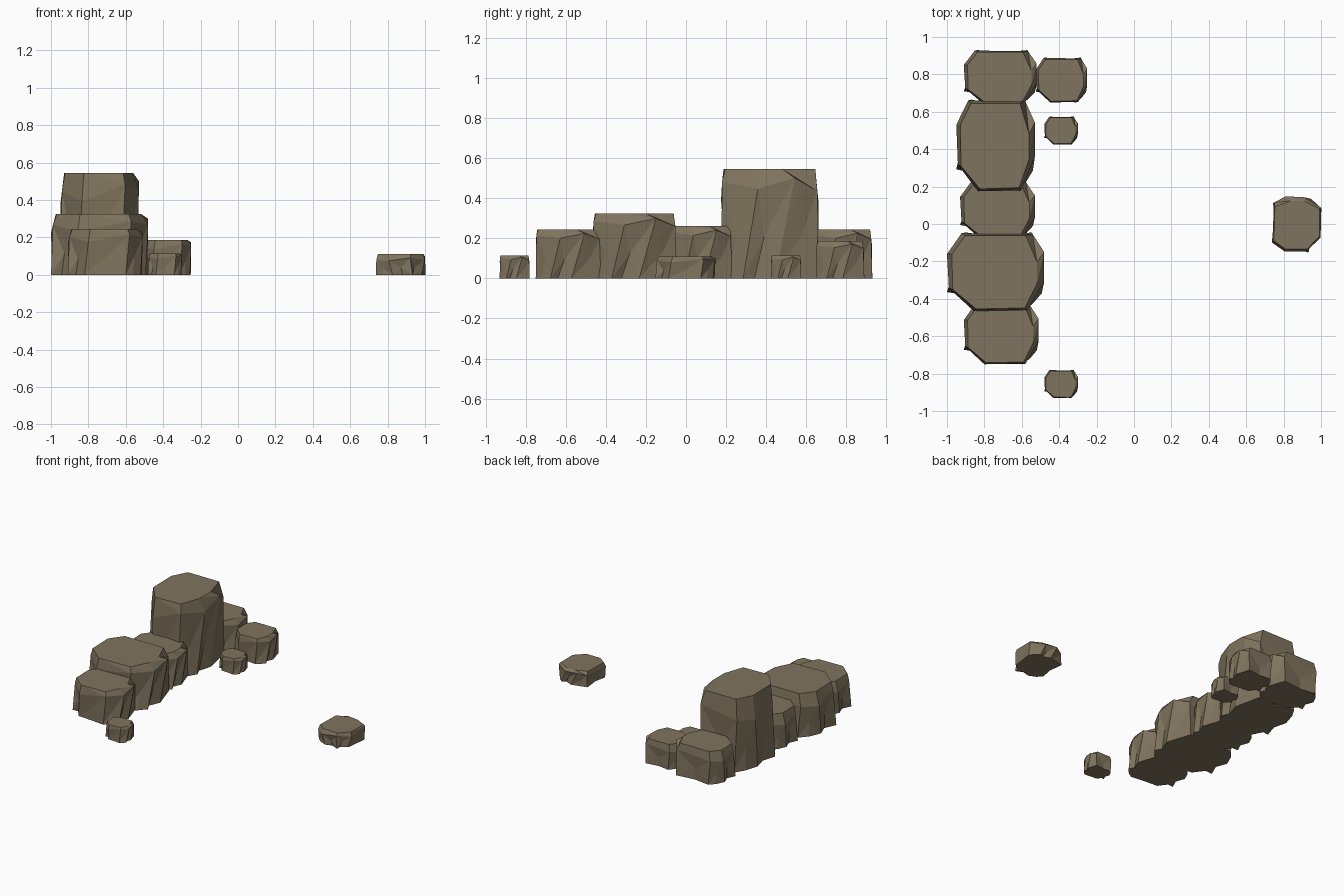
import bpy, bmesh, math

if "Cube" in bpy.data.objects:
    bpy.data.objects.remove(bpy.data.objects["Cube"])

stone = bpy.data.materials.new("brown_stone")
stone.diffuse_color = (0.215, 0.175, 0.112, 1)
stone.use_nodes = True
stone.node_tree.nodes["Principled BSDF"].inputs["Base Color"].default_value = stone.diffuse_color

# Unit rock outlines, counter-clockwise: flat top, bulging shoulder, jagged foot
TOP = [(.62, .92), (-.62, .92), (-.9, .45), (-.88, -.45),
       (-.4, -.95), (.6, -.92), (.85, -.3), (.85, .25)]
SHOULDER = [(.76, .96, .8), (-.7, .98, .72), (-1, .45, .68), (-.96, -.42, .82),
            (-.45, -1, .72), (.65, -.98, .88), (1, -.25, .82), (1, .5, .92)]
# Spurs (even entries) alternate with notches (odd entries)
FOOT = [(.75, 1), (0, .88), (-.62, 1), (-.82, .72), (-.97, .3), (-.85, -.1),
        (-1, -.52), (-.78, -.5), (-.55, -.88), (-.1, -.92), (.55, -1), (.76, -.82),
        (.95, -.55), (.84, -.32), (.98, .1), (.85, .6)]


def rock(name, x0, x1, y0, y1, height, turn=0):
    """Faceted rock filling the given box, optionally turned about z."""
    bm = bmesh.new()
    cx, cy, hx, hy = (x0 + x1) / 2, (y0 + y1) / 2, (x1 - x0) / 2, (y1 - y0) / 2
    c, s = math.cos(turn), math.sin(turn)

    def vert(x, y, z):
        return bm.verts.new((cx + hx * (c * x - s * y), cy + hy * (s * x + c * y), z * height))

    top = [vert(x, y, 1) for x, y in TOP]
    mid = [vert(*p) for p in SHOULDER]
    foot = [vert(x, y, 0) for x, y in FOOT]
    bm.faces.new(top)
    bm.faces.new(foot[::-1])
    for i in range(8):
        j = (i + 1) % 8
        # Chamfer under the top edge
        bm.faces.new((top[i], mid[i], mid[j]))
        bm.faces.new((top[i], mid[j], top[j]))
        # Buttress either side of each notch, with a small crevice point
        notch = foot[2 * i + 1]
        m = (mid[i].co + mid[j].co) / 2 * .45 + notch.co * .55
        m.x += (cx - m.x) * .03
        m.y += (cy - m.y) * .03
        crevice = bm.verts.new(m)
        bm.faces.new((mid[i], crevice, mid[j]))
        bm.faces.new((mid[i], foot[2 * i], crevice))
        bm.faces.new((foot[2 * i], notch, crevice))
        bm.faces.new((notch, foot[2 * j], crevice))
        bm.faces.new((foot[2 * j], mid[j], crevice))
    bmesh.ops.recalc_face_normals(bm, faces=bm.faces)
    mesh = bpy.data.meshes.new(name)
    bm.to_mesh(mesh)
    bm.free()
    mesh.materials.append(stone)
    bpy.context.collection.objects.link(bpy.data.objects.new(name, mesh))


# Ridge of rocks along the left side
rock("ridge_rock_back", -.91, -.52, .64, .93, .245)
rock("ridge_rock_tall", -.95, -.53, .175, .665, .545)
rock("ridge_rock_middle", -.93, -.53, -.08, .23, .262)
rock("ridge_rock_wide", -1, -.48, -.465, -.045, .325)
rock("ridge_rock_front", -.91, -.51, -.75, -.425, .245)
# Loose rocks
rock("side_rock", -.525, -.25, .65, .89, .187)
rock("pebble_back", -.48, -.3, .425, .575, .115)
rock("pebble_front", -.48, -.3, -.93, -.78, .115)
rock("lone_rock", .74, 1, -.15, .145, .11, math.radians(88))
